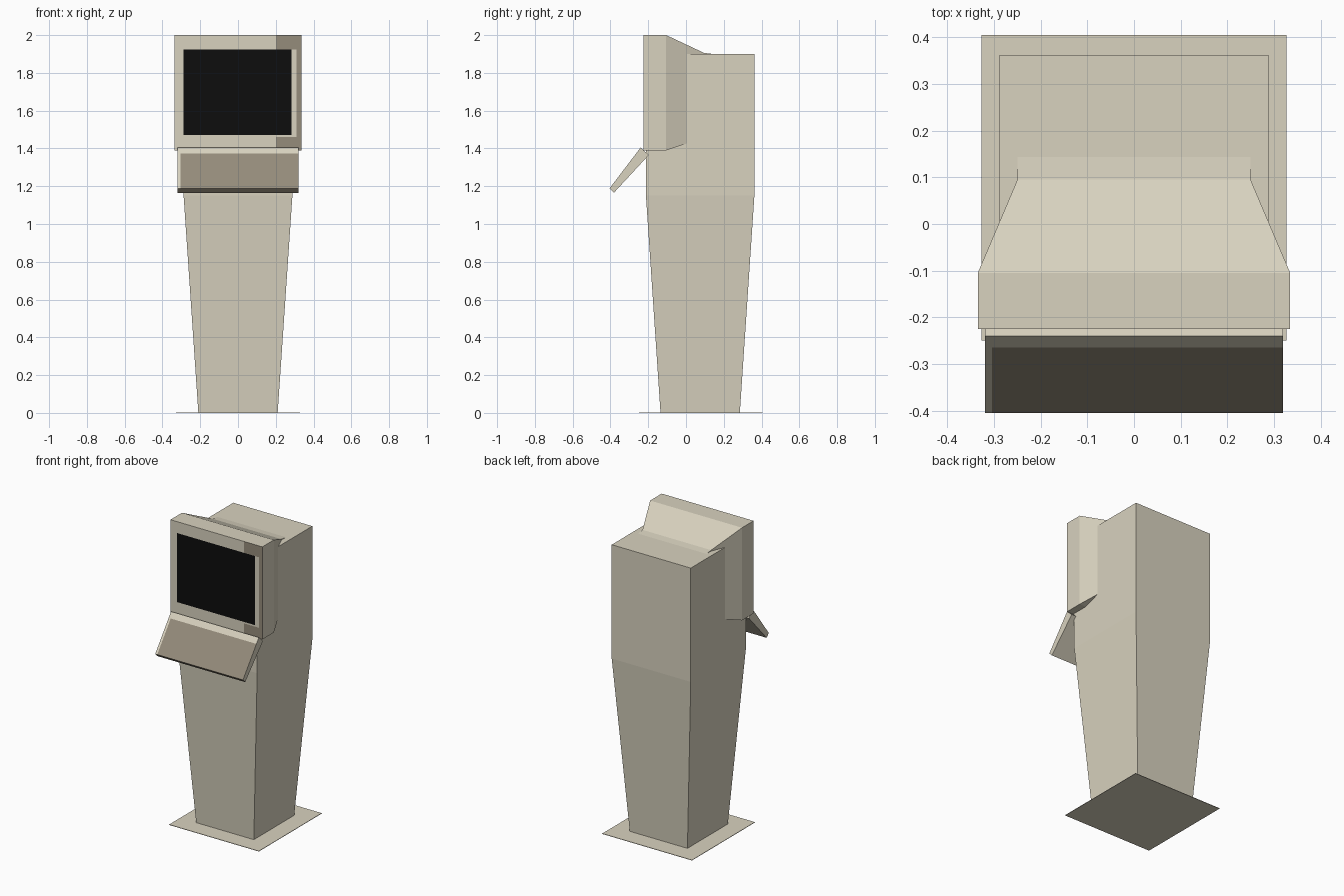
import bpy
import bmesh
from mathutils import Vector

if "Cube" in bpy.data.objects:
    bpy.data.objects.remove(bpy.data.objects["Cube"], do_unlink=True)


def make_material(name, color):
    mat = bpy.data.materials.new(name)
    mat.use_nodes = True
    mat.diffuse_color = (*color, 1)
    mat.node_tree.nodes["Principled BSDF"].inputs["Base Color"].default_value = (*color, 1)
    return mat


BEIGE, BROWN, BLACK = range(3)
MATERIALS = [
    make_material("beige plastic", (0.69, 0.645, 0.52)),
    make_material("worn brown", (0.30, 0.262, 0.198)),
    make_material("black screen", (0.004, 0.004, 0.004)),
]


def loft(rings):
    """Solid through a series of four-cornered rings."""
    bm = bmesh.new()
    loops = [[bm.verts.new(p) for p in ring] for ring in rings]
    for a, b in zip(loops, loops[1:]):
        for i in range(4):
            j = (i + 1) % 4
            bm.faces.new((a[i], a[j], b[j], b[i]))
    bm.faces.new(loops[0])
    bm.faces.new(loops[-1])
    bmesh.ops.recalc_face_normals(bm, faces=bm.faces)
    return bm


def cut_front(bm, direction, cuts):
    """Slice the faces whose normal lies along direction at the given x and z values."""
    direction = Vector(direction).normalized()
    for axis, value in cuts:
        bm.normal_update()
        faces = [f for f in bm.faces if f.normal.dot(direction) > 0.95]
        geom = set(faces)
        for f in faces:
            geom.update(f.edges)
            geom.update(f.verts)
        normal = Vector((1, 0, 0)) if axis == "x" else Vector((0, 0, 1))
        bmesh.ops.bisect_plane(bm, geom=list(geom), plane_co=normal * value, plane_no=normal)
    bm.normal_update()
    return [f for f in bm.faces if f.normal.dot(direction) > 0.95]


def finish(name, bm):
    mesh = bpy.data.meshes.new(name)
    bm.to_mesh(mesh)
    bm.free()
    for mat in MATERIALS:
        mesh.materials.append(mat)
    obj = bpy.data.objects.new(name, mesh)
    bpy.context.collection.objects.link(obj)
    return obj


def flat_ring(x, y0, y1, z):
    return [(-x, y0, z), (x, y0, z), (x, y1, z), (-x, y1, z)]


def upright_ring(y, x, z0, z1):
    return [(-x, y, z0), (x, y, z0), (x, y, z1), (-x, y, z1)]


# Thin floor plate
finish("floor_plate", loft([flat_ring(0.327, -0.25, 0.405, z) for z in (0, 0.003)]))

# Cabinet, tapering to the floor
finish("cabinet", loft([
    flat_ring(0.21, -0.135, 0.285, 0.002),
    flat_ring(0.288, -0.212, 0.362, 1.15),
    flat_ring(0.288, -0.212, 0.362, 1.9),
]))

# Screen hood, narrowing backwards into the cabinet
hood = loft([
    upright_ring(-0.225, 0.335, 1.39, 2.0),
    upright_ring(-0.105, 0.335, 1.39, 2.0),
    upright_ring(0.095, 0.25, 1.457, 1.906),
    upright_ring(0.16, 0.25, 1.457, 1.898),
])
hood_cuts = [("x", v) for v in (-0.288, 0.2, 0.283, 0.31)]
hood_cuts += [("z", v) for v in (1.46, 1.47, 1.925)]
for face in cut_front(hood, (0, -1, 0), hood_cuts):
    x, _, z = face.calc_center_median()
    if abs(x + 0.002) < 0.285 and 1.47 < z < 1.925:
        face.material_index = BLACK
    elif x > 0.31 or (x > 0.2 and not 1.46 < z < 1.925):
        face.material_index = BROWN
finish("screen_hood", hood)

# Sloping control panel with a brown front and lower edge
profile = [(-0.24, 1.405), (-0.197, 1.365), (-0.382, 1.165), (-0.405, 1.188)]
panel = loft([[(x, y, z) for y, z in profile] for x in (-0.32, 0.32)])
for face in cut_front(panel, (0, -0.79, 0.61), [("x", -0.305), ("z", 1.372)]):
    x, _, z = face.calc_center_median()
    if x > -0.305 and z < 1.372:
        face.material_index = BROWN
for face in panel.faces:
    if face.normal.z < -0.5 and face.calc_center_median().z < 1.2:
        face.material_index = BROWN
finish("control_panel", panel)
